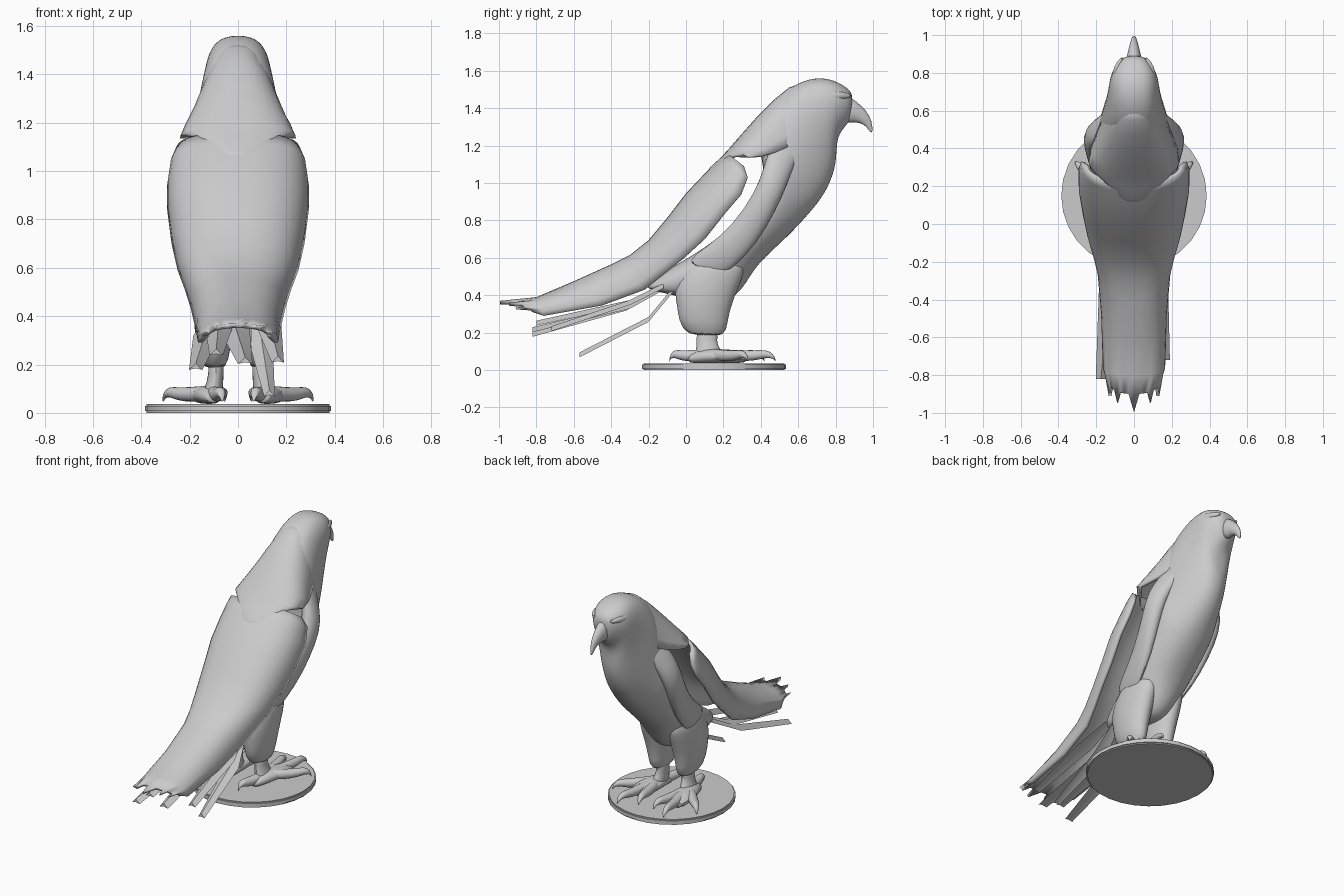
import bpy, bmesh, math
from mathutils import Vector

cube = bpy.data.objects.get("Cube")
if cube:
    bpy.data.objects.remove(cube)

grey = bpy.data.materials.new("plain grey")
grey.use_nodes = True
color = (0.6, 0.6, 0.6, 1)
grey.diffuse_color = color
grey.node_tree.nodes["Principled BSDF"].inputs["Base Color"].default_value = color


def finish(name, bm, subdiv=0, angle=50):
    bmesh.ops.recalc_face_normals(bm, faces=bm.faces)
    mesh = bpy.data.meshes.new(name)
    bm.to_mesh(mesh)
    bm.free()
    mesh.materials.append(grey)
    obj = bpy.data.objects.new(name, mesh)
    bpy.context.collection.objects.link(obj)
    if subdiv:
        mod = obj.modifiers.new("smooth", "SUBSURF")
        mod.levels = mod.render_levels = subdiv
    bpy.ops.object.select_all(action="DESELECT")
    obj.select_set(True)
    bpy.context.view_layer.objects.active = obj
    bpy.ops.object.shade_smooth_by_angle(angle=math.radians(angle))
    return obj


def bridge(bm, rings, closed):
    for a, b in zip(rings, rings[1:]):
        n = len(a)
        for i in range(n if closed else n - 1):
            j = (i + 1) % n
            bm.faces.new((a[i], a[j], b[j], b[i]))


def cap(bm, rings):
    bm.faces.new(rings[0])
    bm.faces.new(rings[-1])


def loft(name, stations, side=1, segs=16, subdiv=1, fullness=1, keel=0):
    """Skin oval rings; station = x centre, half width, upper y z, lower y z.
    A keel above 0 narrows the lower side of each ring."""
    bm = bmesh.new()
    rings = []
    for x, w, y1, z1, y2, z2 in stations:
        ring = []
        for i in range(segs):
            a = 2 * math.pi * i / segs
            t = (1 - math.cos(a)) / 2
            s = math.copysign(abs(math.sin(a)) ** fullness, math.sin(a))
            ring.append(bm.verts.new((side * (x + w * s * (1 - keel * t)),
                                      y1 + (y2 - y1) * t, z1 + (z2 - z1) * t)))
        rings.append(ring)
    bridge(bm, rings, True)
    cap(bm, rings)
    return finish(name, bm, subdiv)


def arch(name, stations, ragged=0, steps=20):
    """Open arched shell; station = crest y z, rim y z, half width."""
    bm = bmesh.new()
    rings = []
    for ty, tz, ey, ez, w in stations:
        ring = []
        for i in range(steps + 1):
            a = math.pi * i / steps
            c, s = math.cos(a), math.sin(a) ** 0.8
            ring.append(bm.verts.new((math.copysign(abs(c) ** 0.85, c) * w,
                                      ey + (ty - ey) * s, ez + (tz - ez) * s)))
        rings.append(ring)
    # Pull alternate points of the last edge back into feather tips
    for i in range(2, steps, 4):
        rings[-1][i].co.y -= ragged * (1.6 if i * 2 == steps else 1)
    bridge(bm, rings, False)
    obj = finish(name, bm)
    solid = obj.modifiers.new("thickness", "SOLIDIFY")
    solid.thickness = 0.02
    solid.offset = -1


# Head, neck and breast in one skin
loft("head_and_body", [
    (0, .055, .895, 1.47, .885, 1.345), (0, .10, .865, 1.51, .85, 1.30),
    (0, .145, .79, 1.555, .81, 1.25), (0, .158, .69, 1.57, .805, 1.16),
    (0, .172, .57, 1.53, .80, 1.08), (0, .20, .46, 1.43, .765, .98),
    (0, .22, .40, 1.28, .715, .90), (0, .235, .39, 1.17, .655, .83),
    (0, .24, .42, 1.07, .60, .77), (0, .235, .40, .96, .52, .69),
    (0, .225, .28, .80, .42, .60), (0, .215, .10, .65, .36, .53),
    (0, .19, -.10, .54, .31, .44), (0, .15, -.21, .46, .24, .37),
    (0, .10, -.22, .43, .12, .36)],
    segs=20, subdiv=2, fullness=.8, keel=.35)

# Hooked beak
loft("beak", [
    (0, .05, .85, 1.48, .85, 1.31), (0, .038, .905, 1.445, .885, 1.325),
    (0, .024, .965, 1.39, .935, 1.32), (0, .014, .995, 1.335, .965, 1.30),
    (0, .006, 1.0, 1.265, .985, 1.27)], segs=12)

# Nape feathers draped over the tops of the wings
arch("nape_mantle", [
    (.62, 1.535, .70, 1.27, .12), (.55, 1.51, .63, 1.23, .143),
    (.47, 1.445, .56, 1.20, .17), (.38, 1.355, .48, 1.165, .20),
    (.30, 1.265, .41, 1.145, .228), (.235, 1.19, .34, 1.135, .24),
    (.19, 1.14, .27, 1.14, .18), (.13, 1.085, .17, 1.09, .09),
    (.08, 1.015, .10, 1.02, .03)])

# Arched shell of folded wings running into a ragged tail
arch("wings_and_tail", [
    (.22, 1.16, .31, 1.09, .255), (.17, 1.12, .33, 1.03, .28),
    (.09, 1.04, .295, .94, .293), (0, .945, .21, .84, .293),
    (-.1, .815, .10, .70, .275), (-.2, .695, -.02, .59, .25),
    (-.3, .615, -.12, .51, .22), (-.4, .565, -.22, .43, .195),
    (-.6, .475, -.45, .345, .175), (-.8, .39, -.76, .29, .165),
    (-.90, .37, -.82, .31, .14)], ragged=.06)


# Loose feathers below the tail
def feather(name, start, bend, tip, width):
    bm = bmesh.new()
    rings = []
    for p, w in ((start, width * .6), (bend, width), (tip, width * .5)):
        p = Vector(p)
        rings.append([bm.verts.new(p + Vector(o)) for o in
                      ((-w, 0, -.012), (0, 0, .014), (w, 0, -.012), (0, 0, -.006))])
    bridge(bm, rings, True)
    cap(bm, rings)
    finish(name, bm, angle=30)


feathers = [
    ((-.09, -.12, .44), (-.13, -.32, .33), (-.175, -.82, .19), .055),
    ((-.05, -.12, .45), (-.08, -.30, .36), (-.09, -.80, .25), .055),
    ((0, -.12, .44), (-.01, -.30, .34), (.03, -.82, .215), .06),
    ((.10, -.12, .45), (.13, -.30, .36), (.165, -.72, .22), .05),
    ((.08, -.06, .44), (.10, -.20, .27), (.13, -.57, .08), .045)]
for n, spec in enumerate(feathers):
    feather(f"under_tail_feather_{n + 1}", *spec)

# Paired parts
for side, tag in ((1, "left"), (-1, "right")):
    loft(tag + "_shoulder_fold", [
        (.11, .03, .50, 1.28, .64, 1.20), (.16, .045, .44, 1.18, .58, 1.10),
        (.215, .055, .41, 1.07, .54, .98), (.215, .055, .365, .95, .48, .85),
        (.19, .045, .25, .78, .38, .67), (.165, .035, .11, .66, .25, .54),
        (.13, .03, -.02, .58, .14, .46)], side, 12)
    loft(tag + "_brow", [
        (.06, .01, .885, 1.475, .885, 1.455), (.09, .016, .84, 1.49, .84, 1.45),
        (.108, .014, .77, 1.49, .77, 1.44), (.11, .01, .70, 1.46, .70, 1.42)],
        side, 10)
    loft(tag + "_thigh", [
        (.10, .075, .06, .62, .33, .60), (.10, .085, -.04, .52, .31, .50),
        (.10, .088, -.07, .42, .275, .42), (.10, .082, -.05, .34, .245, .34),
        (.10, .07, -.045, .27, .225, .26), (.095, .05, .0, .18, .215, .17)],
        side, 14)
    loft(tag + "_shank", [
        (.09, .036, .05, .24, .19, .24), (.09, .032, .055, .16, .16, .15),
        (.10, .04, .05, .10, .19, .11), (.11, .05, .03, .05, .22, .05)],
        side, 10)

    # Toes end in raised knuckles and hooked claws
    toes = {"inner": (.055, .42), "middle": (.17, .48),
            "outer": (.31, .33), "hind": (.065, -.09)}
    for toe, (tx, ty) in toes.items():
        bm = bmesh.new()
        root, tip = Vector((.11, .12, 0)), Vector((tx, ty, 0))
        out = (tip - root).normalized()
        across = Vector((-out.y, out.x, 0))
        rings = []
        for f, z, r in ((0, .085, .036), (.4, .075, .034), (.7, .078, .03),
                        (.86, .088, .023), (.97, .075, .014), (1, .045, .003)):
            ring = []
            for i in range(8):
                a = math.tau * i / 8
                p = root.lerp(tip, f) + across * r * math.cos(a)
                p.z = z + r * math.sin(a)
                p.x *= side
                ring.append(bm.verts.new(p))
            rings.append(ring)
        bridge(bm, rings, True)
        cap(bm, rings)
        finish(f"{tag}_{toe}_toe", bm, 1)

    # Sole pad
    loft(tag + "_foot_pad", [
        (.10, .03, -.0, .08, -.0, .035), (.115, .06, .10, .12, .10, .035),
        (.13, .08, .22, .115, .22, .035), (.14, .06, .34, .09, .34, .035)],
        side, 10)

# Round stand
bm = bmesh.new()
bmesh.ops.create_cone(bm, cap_ends=True, segments=28, radius1=.385,
                      radius2=.385, depth=.036)
bmesh.ops.translate(bm, verts=bm.verts, vec=(0, .15, .018))
rim = [e for e in bm.edges if abs(e.verts[0].co.z - e.verts[1].co.z) < 1e-5]
bmesh.ops.bevel(bm, geom=rim, offset=.007, segments=2, affect="EDGES")
finish("stand", bm, angle=40)
